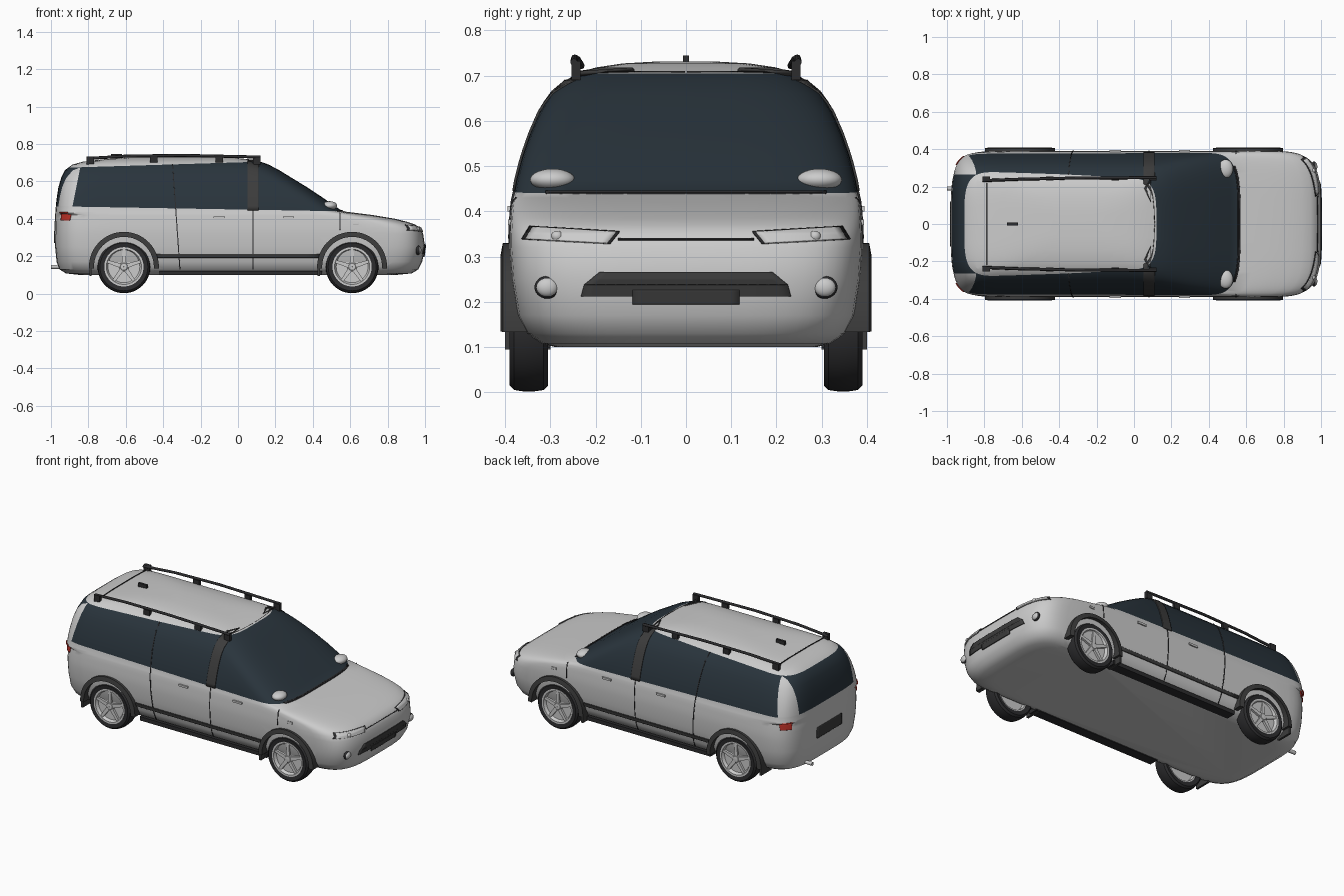
import bpy, bmesh, math
from mathutils import Vector

if "Cube" in bpy.data.objects:
    bpy.data.objects.remove(bpy.data.objects["Cube"])

def material(name, c):
    m = bpy.data.materials.new(name)
    m.diffuse_color = (*c, 1)
    m.use_nodes = True
    m.node_tree.nodes["Principled BSDF"].inputs["Base Color"].default_value = m.diffuse_color
    return m

GLASS = material("glass", (0.022, 0.034, 0.045))
BLACK = material("black_rubber", (0.025, 0.025, 0.027))
TRIM = material("dark_trim", (0.045, 0.045, 0.045))
RED = material("red_lens", (0.5, 0.03, 0.02))
LENS = material("clear_lens", (0.75, 0.75, 0.72))

def finish(name, bm, mat=None, smooth=35):
    bmesh.ops.recalc_face_normals(bm, faces=bm.faces[:])
    me = bpy.data.meshes.new(name)
    bm.to_mesh(me)
    bm.free()
    ob = bpy.data.objects.new(name, me)
    bpy.context.collection.objects.link(ob)
    if mat:
        me.materials.append(mat)
    if smooth:
        shade(ob, smooth)
    return ob

def shade(ob, angle):
    bpy.ops.object.select_all(action='DESELECT')
    ob.select_set(True)
    bpy.context.view_layer.objects.active = ob
    bpy.ops.object.shade_smooth_by_angle(angle=math.radians(angle))

# Body plan outline per height: z, rear x, front x, half width
N = 4.2
RINGS = [(.10, -.85, .85, .29), (.108, -.92, .93, .32), (.13, -.955, .965, .352), (.17, -.97, .985, .372),
         (.25, -.978, 1.0, .385), (.32, -.98, .99, .39), (.35, -.98, .975, .39), (.37, -.98, .945, .389),
         (.385, -.98, .90, .388), (.40, -.979, .84, .387), (.42, -.978, .72, .385), (.43, -.977, .64, .383),
         (.44, -.976, .56, .38), (.47, -.974, .515, .375), (.52, -.968, .443, .362), (.57, -.96, .367, .345),
         (.62, -.945, .285, .323), (.66, -.925, .22, .298), (.69, -.885, .163, .265), (.705, -.83, .12, .24),
         (.718, -.72, .06, .20), (.727, -.60, -.03, .14), (.731, -.45, -.15, .07)]

def ring_at(z):
    z = min(max(z, RINGS[0][0]), RINGS[-1][0])
    for a, b in zip(RINGS, RINGS[1:]):
        if z <= b[0]:
            t = (z - a[0]) / (b[0] - a[0])
            xr, xf, w = (a[i] + t * (b[i] - a[i]) for i in (1, 2, 3))
            return xr, xf, w, min(.3 if z < .43 else .22, (xf - xr) * .45)

def surf_y(x, z):
    xr, xf, w, c = ring_at(z)
    t = max((x - xf + c) / c, (xr + c - x) / c, 0)
    return w * (1 - min(t, 1) ** N) ** (1 / N)

def surf_x(y, z, front):
    xr, xf, w, c = ring_at(z)
    d = c - c * (1 - min(abs(y) / w, 1) ** N) ** (1 / N)
    return xf - d if front else xr + d

# Body shell
bm = bmesh.new()
prev = first = None
for row in RINGS:
    z = row[0]
    xr, xf, w, c = ring_at(z)
    half = []
    for i in range(15):
        a = math.pi / 2 * i / 14
        half.append((xf - c + c * math.cos(a) ** (2 / N) if i < 14 else xf - c, w * math.sin(a) ** (2 / N)))
    half += [(xf - c + (xr - xf + 2 * c) * i / 10, w) for i in range(1, 10)]
    for i in range(14, -1, -1):
        a = math.pi / 2 * i / 14
        half.append((xr + c - c * math.cos(a) ** (2 / N) if i < 14 else xr + c, w * math.sin(a) ** (2 / N)))
    pts = half + [(x, -y) for x, y in half[-2:0:-1]]
    ring = [bm.verts.new((x, y, z)) for x, y in pts]
    if prev:
        for i in range(len(ring)):
            j = (i + 1) % len(ring)
            bm.faces.new((prev[i], prev[j], ring[j], ring[i]))
    else:
        bm.faces.new(ring[::-1])
    prev = ring
bm.faces.new(prev)

# Window outlines cut into the shell
def belt(x): return .465 - .0175 * (x + .88)
def head(x): return .675 + .031 * (x + .85)
def pillar(z): return -.885 + .2 * (z - .465)
def cut(co, no, test):
    fs = [f for f in bm.faces if test(f.calc_center_median())]
    geom = fs + list({e for f in fs for e in f.edges}) + list({v for f in fs for v in f.verts})
    bmesh.ops.bisect_plane(bm, geom=geom, plane_co=co, plane_no=no, dist=1e-5)
cut((-.88, 0, .465), (.0175, 0, 1), lambda c: c.z > .42)
cut((-.85, 0, .675), (-.031, 0, 1), lambda c: c.z > .6)
cut((-.885, 0, .465), (1, 0, -.2), lambda c: c.z > .43)
for s in (1, -1):
    cut((0, s * .265, 0), (0, 1, 0), lambda c: c.z > .43 and c.x < -.8)
for f in bm.faces:
    c = f.calc_center_median()
    if belt(c.x) < c.z < head(c.x) and (c.x > pillar(c.z) or abs(c.y) < .265):
        f.material_index = 1
body = finish("car_body", bm, smooth=None)
body.data.materials.append(None)
body.data.materials.append(GLASS)

def lathe(name, prof, loc, mat=None, seg=48, a0=0, a1=360):
    # revolve a closed (radius, y) profile about the y axis
    bm = bmesh.new()
    full = a1 - a0 == 360
    rows = []
    for i in range(seg if full else seg + 1):
        a = math.radians(a0 + (a1 - a0) * i / seg)
        rows.append([bm.verts.new((loc[0] + r * math.cos(a), loc[1] + y, loc[2] + r * math.sin(a))) for r, y in prof])
    for p, q in zip(rows, rows[1:] + rows[:1] if full else rows[1:]):
        for i in range(len(prof)):
            j = (i + 1) % len(prof)
            bm.faces.new((p[i], p[j], q[j], q[i]))
    if not full:
        bm.faces.new(rows[0])
        bm.faces.new(rows[-1])
    return finish(name, bm, mat)

def box(name, lo, hi, mat=None):
    bm = bmesh.new()
    bmesh.ops.create_cube(bm, size=1)
    for v in bm.verts:
        v.co = Vector([lo[i] + (hi[i] - lo[i]) * (v.co[i] + .5) for i in range(3)])
    return finish(name, bm, mat, None)

def ball(name, loc, rad, mat=None):
    bm = bmesh.new()
    bmesh.ops.create_uvsphere(bm, u_segments=24, v_segments=14, radius=1)
    for v in bm.verts:
        v.co = Vector([loc[i] + rad[i] * v.co[i] for i in range(3)])
    return finish(name, bm, mat)

def rod(name, pts, r, mat, cyclic=False):
    cu = bpy.data.curves.new(name, 'CURVE')
    cu.dimensions, cu.bevel_depth, cu.bevel_resolution, cu.use_fill_caps = '3D', r, 2, True
    sp = cu.splines.new('POLY')
    sp.points.add(len(pts) - 1)
    for p, co in zip(sp.points, pts):
        p.co = (*co, 1)
    sp.use_cyclic_u = cyclic
    cu.materials.append(mat)
    bpy.context.collection.objects.link(bpy.data.objects.new(name, cu))

def patch(name, quad, mat, side=0, front=True, off=.002, n=12):
    # four corners laid on the body: (x,z) when side is +-1, else (y,z)
    bm = bmesh.new()
    q = [Vector(p) for p in quad]
    g = []
    for i in range(n + 1):
        for j in range(n + 1):
            u, v = i / n, j / n
            p = (q[0] * (1 - u) + q[1] * u) * (1 - v) + (q[3] * (1 - u) + q[2] * u) * v
            if side:
                co = (p.x, side * (surf_y(p.x, p.y) + off), p.y)
            else:
                co = (surf_x(p.x, p.y, front) + (off if front else -off), p.x, p.y)
            g.append(bm.verts.new(co))
    for i in range(n):
        for j in range(n):
            a = i * (n + 1) + j
            bm.faces.new((g[a], g[a + n + 1], g[a + n + 2], g[a + 1]))
    ob = finish(name, bm, mat)
    m = ob.modifiers.new("thickness", 'SOLIDIFY')
    m.thickness, m.offset = .006, 0

def rect(a, b, c, d): return [(a, c), (b, c), (b, d), (a, d)]

# Wheels, wheel wells, arch trim, mud flaps
for wx in (-.61, .61):
    for s in (1, -1):
        c = (wx, 0, .143)
        bm = bmesh.new()
        v = bmesh.ops.create_cone(bm, cap_ends=True, segments=48, radius1=.162, radius2=.162, depth=.24)['verts']
        for p in v:
            p.co = Vector((wx + p.co.x, s * .4 + p.co.z, .143 + p.co.y))
        cutter = finish("well_cutter", bm, None, None)
        m = body.modifiers.new("well", 'BOOLEAN')
        m.object, m.operation, m.solver = cutter, 'DIFFERENCE', 'EXACT'
        bpy.context.view_layer.objects.active = body
        bpy.ops.object.modifier_apply(modifier=m.name)
        bpy.data.objects.remove(cutter)
        lathe("tyre", [(.1, s * y) if k else (r, s * y) for r, y, k in
              ((.102, .31, 0), (.128, .305, 0), (.138, .315, 0), (.141, .335, 0), (.141, .36, 0),
               (.138, .38, 0), (.128, .39, 0), (.104, .386, 0))], c, BLACK)
        lathe("rim", [(r, s * y) for r, y in ((.001, .372), (.085, .372), (.094, .389), (.105, .389), (.105, .312),
              (.094, .312), (.09, .335), (.001, .335))], c)
        lathe("hub", [(r, s * y) for r, y in ((.001, .388), (.018, .387), (.026, .38), (.026, .365), (.001, .365))], c)
        for k in range(5):
            a = math.radians(90 + 72 * k)
            bm = bmesh.new()
            bmesh.ops.create_cube(bm, size=1)
            for p in bm.verts:
                r, t = .055 + .08 * p.co.x, (.02 - .008 * p.co.x) * p.co.z
                p.co = Vector((wx + r * math.cos(a) - t * math.sin(a), s * .378 + p.co.y * .014,
                               .143 + r * math.sin(a) + t * math.cos(a)))
            finish("wheel_spoke", bm, None, None)
        lathe("arch_trim", [(.16, s * .35), (.16, s * .41), (.187, s * .405), (.187, s * .35)], c, TRIM, 32, -3, 183)
        box("mud_flap", (wx - .185, min(s * .3, s * .4), .095), (wx - .172, max(s * .3, s * .4), .17), TRIM)
shade(body, 32)

# Side details, both sides
for s in (1, -1):
    patch("centre_pillar", rect(.05, .11, .445, .708), TRIM, s)
    patch("rear_door_seam", [(-.313, .13), (-.308, .13), (-.347, .69), (-.352, .69)], BLACK, s, off=0)
    patch("front_door_seam", rect(.078, .082, .13, .45), BLACK, s, off=0)
    patch("fender_seam", rect(.543, .547, .34, .43), BLACK, s, off=0)
    patch("side_moulding", rect(-.44, .44, .192, .212), TRIM, s, off=.003)
    box("sill", (-.42, min(s * .3, s * .36), .098), (.45, max(s * .3, s * .36), .122), BLACK)
    for hx in (-.1, .27):
        y = s * surf_y(hx, .405)
        box("door_handle", (hx - .03, y - .008, .4), (hx + .03, y + .008, .412))
    patch("side_marker", rect(.615, .645, .37, .382), LENS, s)
    ball("wing_mirror", (.49, s * .295, .47), (.04, .05, .024))
    # roof rail, feet and roof brackets
    rod("roof_rail", [(-.81, s * .232, .722), (-.6, s * .24, .735), (-.3, s * .246, .739), (.12, s * .248, .73)], .008, BLACK)
    for fx, fz in ((-.79, .69), (-.45, .70), (-.1, .70), (.1, .69)):
        box("rail_foot", (fx - .02, s * .243 - .01, fz), (fx + .02, s * .243 + .01, .732), BLACK)
    rod("roof_bracket", [(.09, s * .12, .712), (.06, s * .19, .712), (.09, s * .24, .704)], .006, TRIM, True)
    # lamps
    lamp = [(.168, .328), (.362, .338), (.345, .366), (.147, .354)]
    patch("headlight_rim", [(s * y, z) for y, z in lamp], BLACK, off=.001)
    mid = Vector((.256, .3465))
    patch("headlight", [(s * p.x, p.y) for p in (mid + (Vector(q) - mid) * .93 for q in lamp)], LENS, off=.005)
    ball("headlight_bulb", (surf_x(.285, .345, True) + .002, s * .285, .345), (.012, .013, .012), LENS)
    fx = surf_x(.307, .232, True)
    ball("fog_lamp_rim", (fx, s * .307, .232), (.014, .028, .025), BLACK)
    ball("fog_lamp", (fx + .004, s * .307, .232), (.014, .024, .021), LENS)
    patch("tail_light", [(s * y, z) for y, z in rect(.315, .362, .39, .435)], RED, front=False, off=.003)

# Front and rear details
patch("grille_lower", [(-.232, .212), (.232, .212), (.225, .238), (-.225, .238)], TRIM, n=20)
patch("grille_upper", [(-.225, .238), (.225, .238), (.19, .266), (-.19, .266)], TRIM, n=20)
patch("front_plate", rect(-.118, .118, .195, .226), TRIM, off=.004)
patch("bonnet_seam", rect(-.15, .15, .336, .34), BLACK, off=0)
patch("windscreen_seal", rect(-.31, .31, .439, .444), BLACK, off=.001, n=20)
patch("rear_plate", rect(-.12, .12, .27, .335), TRIM, front=False)
lathe("exhaust_pipe", [(.006, -.04), (.011, -.04), (.011, .05), (.006, .05)], (0, 0, 0), None, 20)
pipe = bpy.context.object
pipe.rotation_euler, pipe.location = (0, 0, math.pi / 2), (-.95, .19, .143)

# Roof fittings
box("aerial_base", (-.68, -.007, .715), (-.62, .007, .745), BLACK)
rod("tailgate_seam", [(-.785, -.22, .708), (-.785, -.1, .7125), (-.785, .1, .7125), (-.785, .22, .708)], .003, BLACK)
